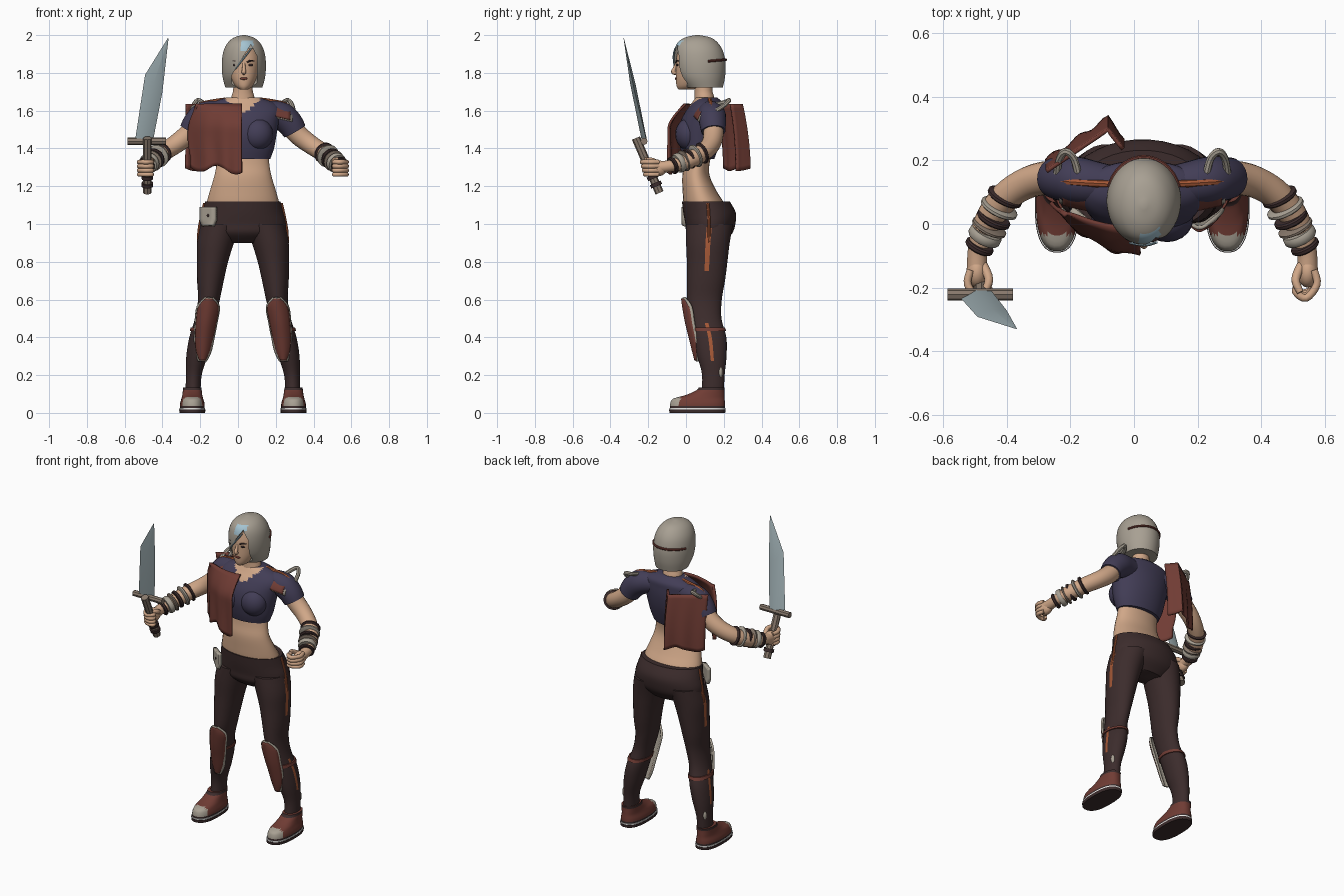
import bpy, bmesh, math
from mathutils import Vector, Quaternion

cube = bpy.data.objects.get("Cube")
if cube:
    bpy.data.objects.remove(cube)

C = 0.026  # centre line of the body
MADE = []

def material(name, r, g, b):
    col = [(c / 255 / 12.92) if c < 11 else ((c / 255 + 0.055) / 1.055) ** 2.4 for c in (r, g, b)] + [1]
    m = bpy.data.materials.new(name)
    m.use_nodes = True
    m.diffuse_color = col
    m.node_tree.nodes["Principled BSDF"].inputs["Base Color"].default_value = col
    return m

SKIN = material("skin", 208, 167, 136)
DARK = material("dark_cloth", 60, 44, 44)
LEATHER = material("red_leather", 112, 60, 52)
NAVY = material("navy_cloth", 66, 61, 86)
ORANGE = material("orange_stripe", 165, 88, 54)
STEEL = material("steel", 158, 174, 178)
ASH = material("ash_grey", 168, 160, 147)
BLUE = material("pale_blue", 165, 196, 210)
WOOD = material("worn_wood", 136, 121, 108)
WHITE = material("white_rubber", 232, 232, 230)

def finish(name, bm, mats):
    bmesh.ops.recalc_face_normals(bm, faces=bm.faces)
    me = bpy.data.meshes.new(name)
    bm.to_mesh(me)
    bm.free()
    ob = bpy.data.objects.new(name, me)
    bpy.context.collection.objects.link(ob)
    for m in mats:
        me.materials.append(m)
    MADE.append(ob)
    return ob

def smooth_rows(rows, k=4):
    # Catmull-Rom interpolation of rows of numbers
    out = []
    for i in range(len(rows) - 1):
        quad = [rows[max(i - 1, 0)], rows[i], rows[i + 1], rows[min(i + 2, len(rows) - 1)]]
        for j in range(k):
            t = j / k
            out.append([b + 0.5 * t * (c - a + t * (2*a - 5*b + 4*c - d + t * (3*(b - c) + d - a)))
                        for a, b, c, d in zip(*quad)])
    return out + [list(rows[-1])]

def bridge(name, rings, mats, s=1, rule=None):
    bm = bmesh.new()
    vs = [[bm.verts.new((C + s * p[0], p[1], p[2])) for p in ring] for ring in rings]
    n = len(vs[0])
    for a, b in zip(vs, vs[1:]):
        for j in range(n):
            f = bm.faces.new((a[j], a[(j + 1) % n], b[(j + 1) % n], b[j]))
            if rule:
                c = f.calc_center_median()
                f.material_index = rule(s * (c.x - C), c.y, c.z, j)
    bm.faces.new(vs[0])
    bm.faces.new(vs[-1])
    return finish(name, bm, mats)

def loft(name, rows, mats, s=1, n=24, k=4, p=1.0, rule=None):
    # rows: height, centre x, half width, front y, back y
    rings = []
    for z, cx, rx, y0, y1 in smooth_rows(rows, k):
        ring = []
        for j in range(n):
            a = (j - 0.5) * math.tau / n
            c, d = math.cos(a), math.sin(a)
            ring.append((cx + rx * math.copysign(abs(c) ** p, c),
                         (y0 + y1) / 2 + (y1 - y0) / 2 * math.copysign(abs(d) ** p, d), z))
        rings.append(ring)
    return bridge(name, rings, mats, s, rule)

def tube(name, pts, mats, s=1, n=16, k=4, rule=None):
    # pts: x, y, z, radius
    pts = smooth_rows(pts, k)
    q, last, rings = None, None, []
    for i, p in enumerate(pts):
        t = (Vector(pts[min(i + 1, len(pts) - 1)][:3]) - Vector(pts[max(i - 1, 0)][:3])).normalized()
        q = Vector((0, 0, 1)).rotation_difference(t) if q is None else last.rotation_difference(t) @ q
        last = t
        rings.append([Vector(p[:3]) + q @ Vector((math.cos(a), math.sin(a), 0)) * p[3]
                      for a in (j * math.tau / n for j in range(n))])
    return bridge(name, rings, mats, s, rule)

def sheet(name, f, mat, nu=12, nv=10, thick=0.01, s=1):
    bm = bmesh.new()
    g = [[bm.verts.new((C + s * x, y, z)) for x, y, z in (f(i / nu, j / nv) for i in range(nu + 1))]
         for j in range(nv + 1)]
    for a, b in zip(g, g[1:]):
        for i in range(nu):
            bm.faces.new((a[i], a[i + 1], b[i + 1], b[i]))
    ob = finish(name, bm, [mat])
    mod = ob.modifiers.new("thickness", "SOLIDIFY")
    mod.thickness, mod.offset = thick, 0
    return ob

def ball(name, loc, scale, mat, s=1):
    bm = bmesh.new()
    bmesh.ops.create_uvsphere(bm, u_segments=20, v_segments=12, radius=1)
    for v in bm.verts:
        v.co = (C + s * (loc[0] + v.co.x * scale[0]), loc[1] + v.co.y * scale[1], loc[2] + v.co.z * scale[2])
    return finish(name, bm, [mat])

# Torso, hips and crop top
loft("waist", [(1.02, 0, .19, .01, .2), (1.1, 0, .194, -.012, .205), (1.17, 0, .177, -.018, .165),
               (1.25, 0, .153, -.02, .127), (1.32, 0, .14, -.008, .125), (1.42, 0, .135, .0, .15)], [SKIN], n=32)
loft("trouser_hips", [(.9, 0, .13, .06, .2), (.95, 0, .215, .005, .245), (1.0, 0, .229, -.004, .262),
                      (1.06, 0, .215, -.015, .264), (1.12, 0, .2, -.022, .232)], [DARK], n=32)
loft("crop_top", [(1.345, 0, .145, -.015, .15), (1.4, 0, .165, -.03, .17), (1.47, 0, .178, -.04, .19),
                  (1.54, 0, .19, -.03, .2), (1.6, 0, .2, .0, .2), (1.64, 0, .17, .03, .195),
                  (1.67, 0, .085, .05, .165)], [NAVY, SKIN], n=48, k=6,
     rule=lambda x, y, z, j: int(y < .1 and z > 1.59 and abs(x) < (z - 1.58) * 1.1))
loft("neck", [(1.6, 0, .07, .04, .16), (1.67, 0, .062, .045, .15), (1.71, 0, .052, .045, .14),
              (1.8, 0, .05, .04, .14)], [SKIN])

# Head with features
HX = .005
loft("head", [(1.712, HX, .022, -.04, .04), (1.73, HX, .046, -.05, .08), (1.77, HX, .068, -.054, .11),
              (1.82, HX, .08, -.054, .13), (1.87, HX, .086, -.052, .14), (1.93, HX, .075, -.04, .13)], [SKIN], n=32)
tube("nose", [(HX, -.05, 1.85, .007), (HX, -.06, 1.825, .009), (HX, -.067, 1.805, .012), (HX, -.05, 1.798, .009)], [SKIN])
ball("lips", (HX, -.051, 1.77), (.021, .008, .007), LEATHER)
for s, side in ((1, "left"), (-1, "right")):
    ball(side + "_eye", (.04, -.046, 1.842), (.014, .006, .006), DARK, s)
    tube(side + "_eyebrow", [(.022, -.053, 1.856, .004), (.04, -.05, 1.864, .005), (.06, -.038, 1.862, .003)],
         [DARK], s, 8)

# Hair with a slanted opening for the face
hair = loft("hair", [(1.722, HX, .098, .0, .195), (1.78, HX, .113, -.045, .207), (1.85, HX, .117, -.064, .21),
                     (1.915, HX, .108, -.062, .196), (1.96, HX, .085, -.045, .168), (1.987, HX, .052, -.005, .13),
                     (2.0, HX, .008, .05, .07)], [ASH, BLUE], n=56, k=5,
            rule=lambda x, y, z, j: int(y < .02 and 1.915 < z < 1.975 and -.01 < x < .055))
bm = bmesh.new()
outline = [(-.035, 1.65), (-.035, 1.785), (.068, 1.95), (.1, 1.89), (.102, 1.65)]
front = [bm.verts.new((x, -.3, z)) for x, z in outline]
back = [bm.verts.new((x, .005, z)) for x, z in outline]
bm.faces.new(front)
bm.faces.new(back)
for i in range(5):
    bm.faces.new((front[i], front[(i + 1) % 5], back[(i + 1) % 5], back[i]))
cutter = finish("hair_cutter", bm, [ASH])
MADE.remove(cutter)
cutter.hide_render = True
cut = hair.modifiers.new("face_opening", "BOOLEAN")
cut.operation, cut.object, cut.solver = "DIFFERENCE", cutter, "EXACT"
bpy.context.view_layer.objects.active = hair
bpy.ops.object.modifier_apply(modifier="face_opening")
bpy.data.objects.remove(cutter)
tube("blue_hair_streak", [(.045, -.058, 1.93, .004), (.01, -.066, 1.885, .005), (-.04, -.06, 1.82, .003)], [BLUE], n=8)
tube("hair_band", [(HX + .116 * math.sin(a), .073 + .137 * math.cos(a), 1.858 + .012 * math.cos(a), .007)
                   for a in (i * .25 for i in range(-5, 6))], [LEATHER], n=8)

GUARD = [(.605, .18, .012, -.012), (.56, .183, .05, -.006), (.48, .195, .05, .008),
         (.4, .205, .044, .028), (.33, .211, .034, .045), (.28, .214, .012, .058)]
GUARD_ROWS = smooth_rows(GUARD, 4)

def guard(grow, out):
    def f(u, v):
        z, cx, w, y = GUARD_ROWS[round(v * (len(GUARD_ROWS) - 1))]
        t = 2 * u - 1
        return cx + t * (w + grow), y - out + .035 * t * t * w / .05, z + grow * (1 - 2 * v)
    return f

for s, side in ((1, "left"), (-1, "right")):
    # Trouser leg with side stripe
    loft(side + "_trouser_leg",
         [(1.0, .118, .105, .0, .25), (.9, .145, .098, .0, .232), (.8, .161, .083, .004, .22), (.7, .172, .071, .004, .207),
          (.6, .18, .058, .006, .19), (.5, .2, .054, .02, .188), (.4, .224, .06, .04, .214), (.3, .244, .056, .06, .215),
          (.2, .26, .042, .085, .205), (.1, .264, .04, .08, .2)], [DARK, ORANGE], s, 28,
         rule=lambda x, y, z, j: int(j == 0 and (z > .76 or .27 < z < .47)))
    tube(side + "_hip_stripe", [(.203, .115, 1.11, .008), (.217, .12, 1.05, .008), (.232, .122, .97, .008),
                                (.236, .12, .9, .008)], [ORANGE], s, 8)
    loft(side + "_knee_strap", [(.452, .213, .064, .024, .207), (.434, .217, .065, .027, .214)], [LEATHER], s, k=1)
    sheet(side + "_shin_guard_trim", guard(.007, 0), ASH, 10, 20, .012, s)
    sheet(side + "_shin_guard", guard(0, .008), LEATHER, 10, 20, .012, s)
    for dy, h in ((.158, .04), (.182, .03)):
        ball(side + "_ankle_patch", (.285, dy, .215), (.014, .012, h), ASH, s)

    # Shoe
    F = .268
    loft(side + "_sole", [(0, F, .068, -.088, .208), (.018, F, .07, -.09, .21)], [DARK], s, 32, 1, .8)
    loft(side + "_sole_rim", [(.018, F, .0685, -.0885, .2085), (.026, F, .0685, -.0885, .2085)], [WHITE], s, 32, 1, .8)
    loft(side + "_shoe", [(.026, F, .066, -.086, .207), (.05, F, .065, -.084, .207), (.075, F, .058, -.068, .205),
                          (.095, F, .053, .0, .204), (.12, F, .05, .055, .203), (.135, F, .048, .068, .205)],
         [LEATHER, ASH, DARK], s, 32, 4, .85,
         rule=lambda x, y, z, j: 1 if y < -.03 and z > .036 else 2 if z > .118 or z < .036 else 0)

    # Bust, sleeve with stripe and arm
    ball(side + "_bust", (.078, .015, 1.475), (.082, .072, .085), NAVY, s)
    tube(side + "_sleeve", [(.1, .125, 1.59, .06), (.16, .13, 1.583, .07), (.21, .138, 1.568, .074), (.25, .142, 1.53, .07),
                            (.275, .145, 1.49, .064)], [NAVY], s, 24)
    tube(side + "_sleeve_stripe", [(.09, .125, 1.658, .012), (.16, .128, 1.648, .012), (.225, .132, 1.632, .012),
                                   (.277, .135, 1.588, .012), (.312, .137, 1.535, .012)], [ORANGE], s, 8)
    tube(side + "_arm", [(.22, .14, 1.555, .055), (.29, .145, 1.475, .054), (.36, .13, 1.42, .05), (.43, .085, 1.375, .047),
                         (.485, .01, 1.335, .043), (.515, -.07, 1.31, .032), (.52, -.14, 1.3, .032)], [SKIN], s, 20)

    # Bracelets along the forearm
    a, b = Vector((.432, .085, 1.375)), Vector((.514, -.075, 1.308))
    for t, w, r, m in ((.0, .09, .058, DARK), (.22, .09, .062, ASH), (.43, .1, .056, DARK), (.6, .07, .058, WOOD),
                       (.76, .16, .054, ASH), (.97, .1, .047, DARK)):
        p, q = a.lerp(b, t - w / 2), a.lerp(b, t + w / 2)
        tube(side + "_bracelet", [(*p, r * .9), (*p.lerp(q, .25), r), (*p.lerp(q, .75), r), (*q, r * .9)], [m], s, 20, 1)

    # Closed hand
    ball(side + "_palm", (.52, -.15, 1.295), (.033, .05, .043), SKIN, s)
    for i in range(4):
        z, r = 1.328 - .022 * i, .0125 - .001 * (i == 3)
        tube(side + "_finger", [(.54, -.145, z, r), (.549, -.19, z, r), (.515, -.233 + .006 * i, z, r),
                                (.482, -.212, z, r), (.49, -.188, z, r * .8)], [SKIN], s, 10)
    tube(side + "_thumb", [(.5, -.13, 1.31, .015), (.482, -.175, 1.335, .014), (.497, -.215, 1.343, .011)], [SKIN], s, 10)

    # Shoulder patch and buckle loop
    def patch(grow, out):
        def f(u, v):
            u, w = u * (1 + 2 * grow) - grow, v * (1 + 2 * grow) - grow
            ang = .2 + .95 * w
            return (.115 + .135 * u, .13 - (.095 + out) * math.cos(ang) + .03 * u,
                    1.563 - .03 * u + (.085 + out) * math.sin(ang))
        return f
    sheet(side + "_shoulder_patch_trim", patch(.08, .0), ASH, 8, 8, .006, s)
    sheet(side + "_shoulder_patch", patch(0, .006), LEATHER, 8, 8, .008, s)
    tube(side + "_buckle_loop", [(.2, .15, 1.63, .012), (.215, .205, 1.645, .012), (.24, .228, 1.655, .012),
                                 (.26, .205, 1.63, .012), (.268, .16, 1.6, .012)], [ASH], s, 8)

# Front and back drapes over the right shoulder
def front_drape(u, v):
    x = -.25 + .27 * u - .018 * math.sin(math.pi * min(1, v * 1.2)) * (1 - u) + .03 * (1 - u) * (1 - v) ** 3
    z = 1.635 - v * (.335 + .02 * math.sin(9 * u) * v + .02 * u)
    lift = max(0, (z - 1.51) / .125) ** 1.5
    return x - C, -.092 + 2 * (x - .02) ** 2 + .09 * lift * u ** .5 + .009 * math.sin(16 * u) * v, z

def back_drape(u, v):
    x = -.275 + .24 * u
    y = .2 + .13 * u / .8 if u < .8 else .33 - .06 * (u - .8) / .2
    return x - C, y - .035 * (1 - v) ** 2 + .007 * math.sin(18 * u) * v, 1.635 - v * (.34 + .015 * math.sin(8 * u))

sheet("front_drape", front_drape, LEATHER, 24, 16, .012)
sheet("back_drape", back_drape, LEATHER, 20, 14, .012)

# Hip pouch with button
def pouch(u, v):
    w = .04 * (1 - .35 * max(0, v - .7) / .3)
    return -.184 + (2 * u - 1) * w, .015 - .03 * (2 * u - 1), 1.09 - .1 * v
sheet("hip_pouch", pouch, ASH, 4, 10, .022)
ball("pouch_button", (-.184, .003, 1.045), (.008, .006, .008), DARK)

# Sword
tube("sword_grip", [(-.506, -.14, 1.165, .023), (-.506, -.265, 1.455, .023)], [WOOD], n=8, k=1)
for z, y in ((1.2, -.155), (1.24, -.172)):
    tube("grip_ring", [(-.506, y, z, .031), (-.506, y - .008, z + .018, .031)], [DARK], n=16, k=1)
tube("sword_guard", [(-.612, -.222, 1.438, .019), (-.406, -.222, 1.438, .019)], [WOOD], n=8, k=1)
blade = []
for l, r, t in (((-.543, -.235, 1.455), (-.45, -.208, 1.44), .014), ((-.492, -.292, 1.79), (-.4, -.272, 1.7), .014),
                ((-.371, -.33, 1.985), (-.368, -.329, 1.98), .001)):
    l, r = Vector(l), Vector(r)
    m = l.lerp(r, .5)
    blade.append([p - Vector((C, 0, 0)) for p in (l, m + Vector((0, -t, 0)), r, m + Vector((0, t, 0)))])
bridge("sword_blade", blade, [STEEL])

# Smooth shading with sharp edges kept
bpy.ops.object.select_all(action="DESELECT")
for ob in MADE:
    ob.select_set(True)
bpy.context.view_layer.objects.active = hair
bpy.ops.object.shade_smooth_by_angle(angle=math.radians(40))
